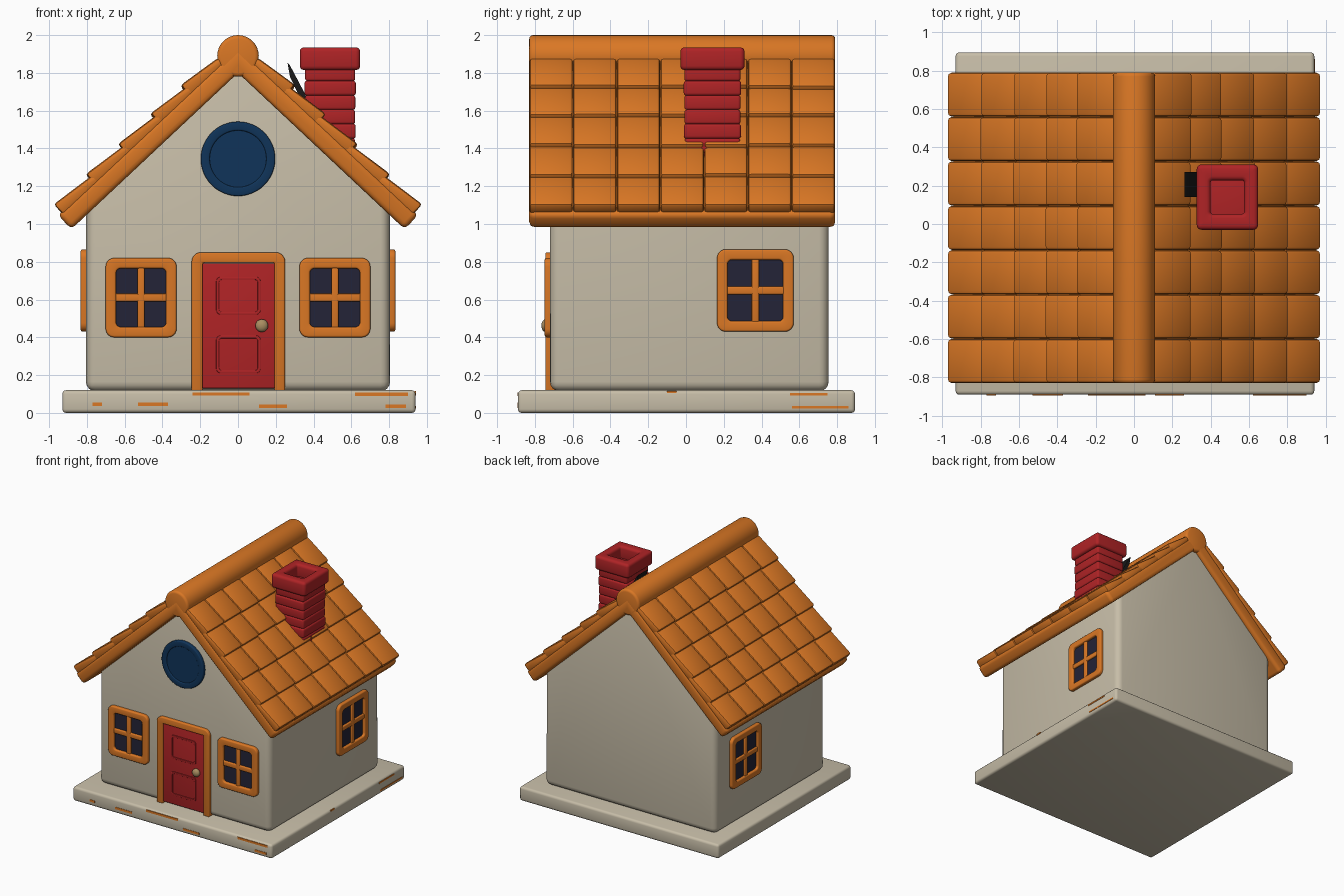
import bpy, bmesh, math, random
from mathutils import Matrix, Vector

if "Cube" in bpy.data.objects:
    bpy.data.objects.remove(bpy.data.objects["Cube"])

random.seed(4)


def material(name, rgb):
    m = bpy.data.materials.new(name)
    m.diffuse_color = (*rgb, 1)
    m.use_nodes = True
    m.node_tree.nodes["Principled BSDF"].inputs["Base Color"].default_value = m.diffuse_color
    return m


CREAM = material("cream plaster", (0.57, 0.51, 0.39))
ORANGE = material("orange clay", (0.70, 0.185, 0.018))
RED = material("brick red", (0.43, 0.017, 0.019))
NAVY = material("navy blue", (0.005, 0.034, 0.10))
GLASS = material("dark glass", (0.017, 0.017, 0.038))
BRASS = material("dull brass", (0.40, 0.27, 0.12))
BLACK = material("soot black", (0.01, 0.01, 0.01))


def finish(bm, name, mat, bevel=0.0, segments=3, matrix=None):
    """Round the sharp edges, place the mesh and shade it."""
    bmesh.ops.recalc_face_normals(bm, faces=bm.faces)
    if bevel:
        sharp = [e for e in bm.edges
                 if len(e.link_faces) == 2 and e.calc_face_angle() > math.radians(32)]
        bmesh.ops.bevel(bm, geom=sharp, offset=bevel, segments=segments,
                        profile=0.5, affect='EDGES', clamp_overlap=True)
    if matrix:
        bm.transform(matrix)
    me = bpy.data.meshes.new(name)
    bm.to_mesh(me)
    bm.free()
    me.materials.append(mat)
    ob = bpy.data.objects.new(name, me)
    bpy.context.collection.objects.link(ob)
    bpy.ops.object.select_all(action='DESELECT')
    ob.select_set(True)
    bpy.context.view_layer.objects.active = ob
    bpy.ops.object.shade_smooth_by_angle(angle=math.radians(40))
    return ob


def add_prism(bm, pts, y0, y1):
    """Extrude an (x, z) outline along y."""
    a = [bm.verts.new((x, y0, z)) for x, z in pts]
    b = [bm.verts.new((x, y1, z)) for x, z in pts]
    bm.faces.new(a)
    bm.faces.new(b[::-1])
    n = len(pts)
    for i in range(n):
        j = (i + 1) % n
        bm.faces.new((a[j], a[i], b[i], b[j]))


def prism(name, pts, y0, y1, mat, bevel=0.0, matrix=None, segments=3):
    bm = bmesh.new()
    add_prism(bm, pts, y0, y1)
    return finish(bm, name, mat, bevel, segments, matrix)


def rect(x0, x1, z0, z1):
    return [(x0, z0), (x1, z0), (x1, z1), (x0, z1)]


def box(name, x, y, z, mat, bevel=0.0, matrix=None):
    return prism(name, rect(*x, *z), *y, mat, bevel, matrix)


def rounded(w, h, r, steps=6):
    """Rounded rectangle outline centred on the origin."""
    pts = []
    for k, (sx, sz) in enumerate(((1, 1), (-1, 1), (-1, -1), (1, -1))):
        for i in range(steps + 1):
            t = math.pi / 2 * (k + i / steps)
            pts.append((sx * (w / 2 - r) + r * math.cos(t), sz * (h / 2 - r) + r * math.sin(t)))
    return pts


def circle(r, n=48):
    return [(r * math.cos(2 * math.pi * i / n), r * math.sin(2 * math.pi * i / n)) for i in range(n)]


def ring(name, outer, inner, y0, y1, mat, bevel, matrix):
    """Closed frame between two outlines with equal point counts."""
    bm = bmesh.new()
    loops = [[bm.verts.new((x, y, z)) for x, z in pts]
             for pts, y in ((outer, y0), (inner, y0), (inner, y1), (outer, y1))]
    n = len(outer)
    for k in range(4):
        p, q = loops[k], loops[(k + 1) % 4]
        for i in range(n):
            j = (i + 1) % n
            bm.faces.new((p[i], p[j], q[j], q[i]))
    return finish(bm, name, mat, bevel, 3, matrix)


# Base slab with a few worn paint scuffs
box("base_slab", (-0.93, 0.94), (-0.89, 0.895), (0, 0.12), CREAM, 0.02)
for x0, x1, z in ((-0.24, 0.06, 0.10), (-0.53, -0.37, 0.045), (0.11, 0.26, 0.035),
                  (0.62, 0.90, 0.098), (-0.77, -0.72, 0.045), (0.78, 0.89, 0.035)):
    box("base_scuff", (x0, x1), (-0.893, -0.885), (z - 0.009, z + 0.009), ORANGE)
for y0, y1, z in ((0.56, 0.86, 0.03), (0.55, 0.75, 0.098), (-0.10, -0.05, 0.11)):
    box("base_scuff_side", (0.935, 0.943), (y0, y1), (z - 0.006, z + 0.006), ORANGE)

# House body with gable ends
prism("house_walls", [(-0.805, 0.115), (0.805, 0.115), (0.805, 1.11), (0, 1.865), (-0.805, 1.11)],
      -0.72, 0.755, CREAM, 0.05, segments=4)

# Roof: u runs down the slope, w stands off its underside
ANG = math.atan2(0.83, 0.885)
C, S = math.cos(ANG), math.sin(ANG)
Y0, Y1 = -0.83, 0.79


def slope(side, u, w):
    return (side * (u * C + w * S), 1.80 - u * S + w * C)


top = (0, 1.80 + 0.105 / C)
prism("roof_deck", [(0, 1.80), slope(1, 1.21, 0), slope(1, 1.21, 0.105), top,
                    slope(-1, 1.21, 0.105), slope(-1, 1.21, 0)], Y0, Y1, ORANGE, 0.028)

# Overlapping roof tiles, five rows of seven on each slope
ends = [0.267, 0.487, 0.72, 0.953, 1.188]
for side, label in ((1, "right"), (-1, "left")):
    bm = bmesh.new()
    for row, u1 in enumerate(ends):
        u0 = 0.02 if row == 0 else ends[row - 1] - 0.04
        for col in range(7):
            wd = (Y1 - Y0) / 7
            j = random.uniform(-0.005, 0.005) if row < 4 else 0
            pts = [slope(side, u0, 0.085), slope(side, u1 + j, 0.085),
                   slope(side, u1 + j, 0.160), slope(side, u0, 0.130)]
            add_prism(bm, pts, Y0 + col * wd + 0.001, Y0 + (col + 1) * wd - 0.001)
    finish(bm, "roof_tiles_" + label, ORANGE, 0.017, 2)

# Rounded ridge cap
prism("ridge_cap", [(x, z + 1.89) for x, z in circle(0.11, 32)], Y0, Y1, ORANGE, 0.02)

# Chimney: uneven brick courses and a hollow cap
CX, CY = 0.487, 0.14
for i in range(7):
    z0 = 1.30 + i * 0.076
    g = random.uniform(-0.004, 0.004)
    box("chimney_course", (CX - 0.133 - g, CX + 0.135 + g), (CY - 0.15 - g, CY + 0.15 + g),
        (z0, z0 + 0.078), RED, 0.014)
lay_flat = Matrix.Translation((CX, CY, 0)) @ Matrix.Rotation(math.radians(90), 4, 'X')
ring("chimney_cap", rounded(0.32, 0.34, 0.025), rounded(0.175, 0.175, 0.012),
     1.815, 1.935, RED, 0.022, lay_flat @ Matrix.Scale(-1, 4, (0, 1, 0))
     if (lay_flat @ Vector((0, 1, 0))).z < 0 else lay_flat)
# Sooty flashing beside the chimney
prism("chimney_flashing", [(0.262, 1.855), (0.275, 1.84), (0.37, 1.66), (0.36, 1.60), (0.275, 1.78)],
      0.14, 0.27, BLACK)


# Four-pane windows
def window(label, x, y, z, w, h, turn):
    m = Matrix.Translation((x, y, z)) @ Matrix.Rotation(math.radians(turn), 4, 'Z')
    ring("window_frame_" + label, rounded(w, h, 0.045), rounded(w - 0.11, h - 0.11, 0.025),
         -0.028, 0.02, ORANGE, 0.010, m)
    prism("window_glass_" + label, rect(-w / 2 + 0.04, w / 2 - 0.04, -h / 2 + 0.04, h / 2 - 0.04),
          -0.006, 0.003, GLASS, 0, m)
    box("window_upright_" + label, (-0.019, 0.019), (-0.021, 0.01),
        (-h / 2 + 0.04, h / 2 - 0.04), ORANGE, 0.008, m)
    box("window_crossbar_" + label, (-w / 2 + 0.04, w / 2 - 0.04), (-0.020, 0.01),
        (-0.021, 0.021), ORANGE, 0.008, m)


window("front_left", -0.513, -0.72, 0.61, 0.375, 0.42, 0)
window("front_right", 0.513, -0.72, 0.61, 0.375, 0.42, 0)
window("side_right", 0.805, 0.367, 0.648, 0.405, 0.435, 90)
window("side_left", -0.805, 0.367, 0.648, 0.405, 0.435, -90)

# Round gable window
gable = Matrix.Translation((0, -0.72, 1.345))
ring("round_window_rim", circle(0.197), circle(0.150), -0.028, 0.02, NAVY, 0.008, gable)
prism("round_window_pane", circle(0.156), -0.020, 0.01, NAVY, 0, gable)

# Door frame, door leaf with two framed panels, and knob
arch = [(x + 0.002, z + 0.62) for x, z in rounded(0.495, 0.46, 0.05) if z > 0]
arch += [(-0.2455, 0.115), (-0.187, 0.115), (-0.187, 0.795), (0.193, 0.795), (0.193, 0.115), (0.2495, 0.115)]
prism("door_frame", arch, -0.745, -0.69, ORANGE, 0.009)
box("door_leaf", (-0.190, 0.196), (-0.731, -0.69), (0.13, 0.792), RED, 0.006)
for z in (0.62, 0.31):
    m = Matrix.Translation((0.002, -0.731, z))
    ring("door_panel_trim", rounded(0.235, 0.20, 0.025), rounded(0.205, 0.17, 0.015),
         -0.007, 0.003, RED, 0.003, m)
bm = bmesh.new()
bmesh.ops.create_uvsphere(bm, u_segments=24, v_segments=12, radius=0.034)
finish(bm, "door_knob", BRASS, matrix=Matrix.Translation((0.126, -0.742, 0.462)) @ Matrix.Diagonal((1, 0.7, 1, 1)))
